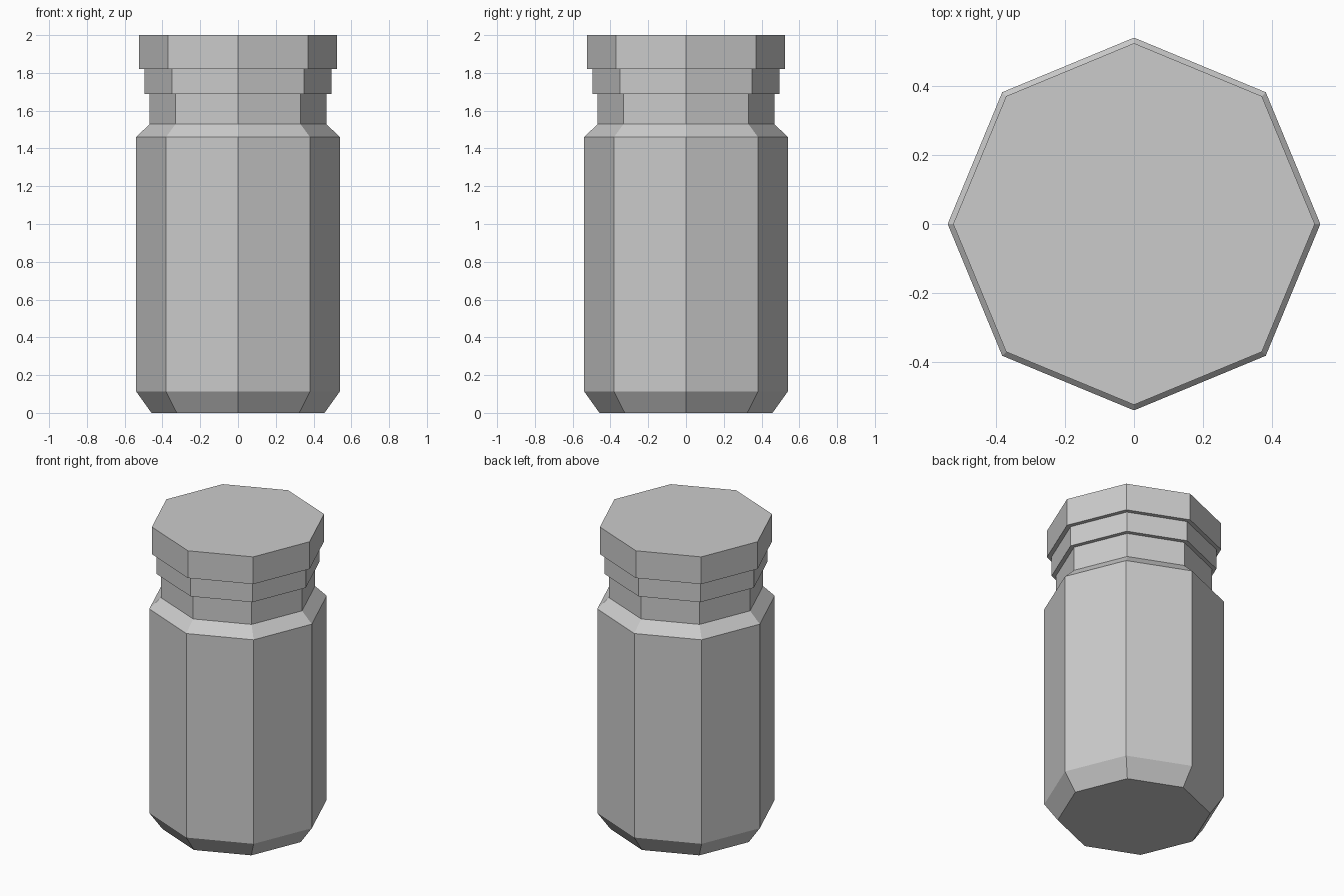
import bpy, bmesh
from math import cos, sin, tau

if "Cube" in bpy.data.objects:
    bpy.data.objects.remove(bpy.data.objects["Cube"])

SIDES = 8


def lathe(name, profile):
    """Closed faceted solid from (radius, height) rings, bottom to top."""
    bm = bmesh.new()
    rings = [[bm.verts.new((r * cos(tau * i / SIDES), r * sin(tau * i / SIDES), z))
              for i in range(SIDES)] for r, z in profile]
    for low, high in zip(rings, rings[1:]):
        for i in range(SIDES):
            j = (i + 1) % SIDES
            bm.faces.new((low[i], low[j], high[j], high[i]))
    bm.faces.new(rings[0][::-1])
    bm.faces.new(rings[-1])
    mesh = bpy.data.meshes.new(name)
    bm.to_mesh(mesh)
    bm.free()
    obj = bpy.data.objects.new(name, mesh)
    bpy.context.collection.objects.link(obj)
    return obj


# Body: chamfered foot, straight wall, sloped shoulder
body = [(0.458, 0), (0.539, 0.113), (0.539, 1.46), (0.468, 1.529)]
# Stepped cap: neck, middle band, wide lid
cap = [(0.468, 1.688), (0.495, 1.688), (0.495, 1.82), (0.523, 1.82), (0.523, 2.0)]

lathe("jar_with_stepped_lid", body + cap)
